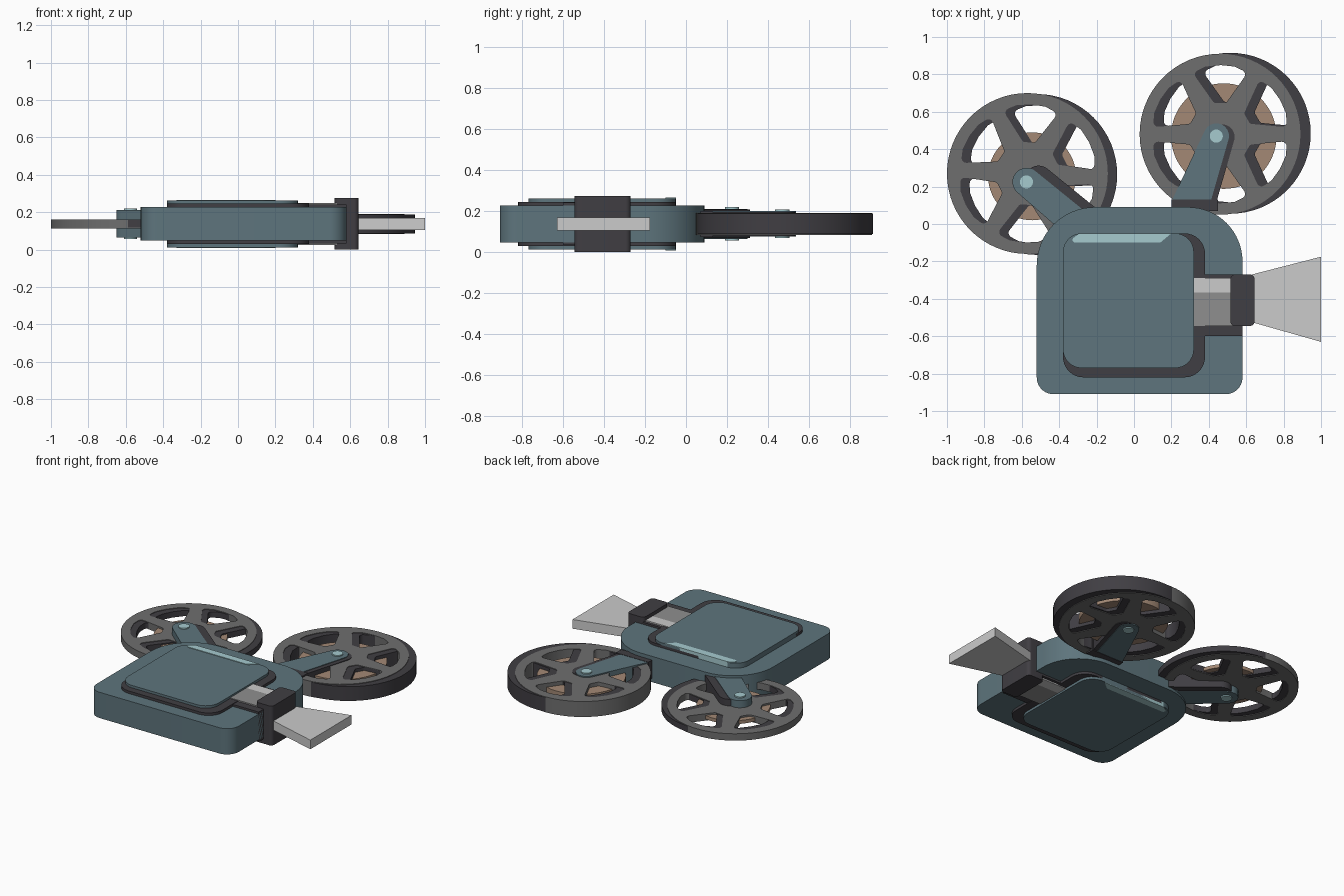
import bpy, bmesh, math
from mathutils import Vector

if "Cube" in bpy.data.objects:
    bpy.data.objects.remove(bpy.data.objects["Cube"])

MID = 0.1375  # every part is symmetric about this height


def material(name, rgb):
    linear = [((c / 255 + 0.055) / 1.055) ** 2.4 for c in rgb] + [1]
    m = bpy.data.materials.new(name)
    m.use_nodes = True
    m.diffuse_color = linear
    m.node_tree.nodes["Principled BSDF"].inputs["Base Color"].default_value = linear
    return m


TEAL = material("teal", (94, 117, 125))
PALE = material("pale_teal", (166, 203, 207))
DARK = material("charcoal", (64, 62, 67))
GREY = material("reel_grey", (110, 110, 110))
BROWN = material("film_brown", (163, 137, 117))
LIGHT = material("light_grey", (203, 203, 203))
MIDGREY = material("mid_grey", (143, 143, 143))


def rounded(corners, steps=8):
    """Outline from (x, y, radius) corners with circular fillets."""
    out = []
    for i, (x, y, r) in enumerate(corners):
        p = Vector((x, y))
        a = (Vector(corners[i - 1][:2]) - p).normalized()
        b = (Vector(corners[(i + 1) % len(corners)][:2]) - p).normalized()
        half = a.angle(b) / 2
        if r == 0 or half > 1.56:
            out.append(p)
            continue
        centre = p + (a + b).normalized() * (r / math.sin(half))
        start = p + a * (r / math.tan(half)) - centre
        end = p + b * (r / math.tan(half)) - centre
        total = start.angle(end)
        for k in range(steps + 1):
            t = k / steps
            out.append(centre + (start * math.sin((1 - t) * total)
                                 + end * math.sin(t * total)) / math.sin(total))
    return out


def rect(x0, x1, y0, y1, r=0):
    return rounded([(x0, y0, r), (x1, y0, r), (x1, y1, r), (x0, y1, r)])


def circle(cx, cy, r, n=64):
    return [Vector((cx + r * math.cos(math.tau * i / n),
                    cy + r * math.sin(math.tau * i / n))) for i in range(n)]


def prism(name, outlines, half, mat):
    """Filled outline (further outlines are holes) extruded both ways from MID."""
    curve = bpy.data.curves.new(name, 'CURVE')
    curve.dimensions = '2D'
    curve.fill_mode = 'BOTH'
    curve.extrude = half
    for pts in outlines:
        s = curve.splines.new('POLY')
        s.points.add(len(pts) - 1)
        for sp, p in zip(s.points, pts):
            sp.co = (p.x, p.y, 0, 1)
        s.use_cyclic_u = True
    ob = bpy.data.objects.new(name, curve)
    bpy.context.collection.objects.link(ob)
    ob.location.z = MID
    bpy.ops.object.select_all(action='DESELECT')
    ob.select_set(True)
    bpy.context.view_layer.objects.active = ob
    bpy.ops.object.convert(target='MESH')
    ob = bpy.context.view_layer.objects.active
    bm = bmesh.new()
    bm.from_mesh(ob.data)
    bmesh.ops.remove_doubles(bm, verts=bm.verts, dist=1e-5)
    bmesh.ops.recalc_face_normals(bm, faces=bm.faces)
    bm.to_mesh(ob.data)
    bm.free()
    ob.data.materials.clear()
    ob.data.materials.append(mat)
    bpy.ops.object.shade_smooth_by_angle(angle=math.radians(30))
    return ob


def reel(name, cx, cy, turn, half, mat):
    """Six-spoke wheel with rounded wedge openings."""
    outlines = [circle(cx, cy, 0.43)]
    for k in range(6):
        mid = math.radians(turn + 30 + 60 * k)
        polar = [(0.17, -0.19, 0.02), (0.36, -0.42, 0.025), (0.37, -0.21, 0),
                 (0.37, 0, 0), (0.37, 0.21, 0), (0.36, 0.42, 0.025), (0.17, 0.19, 0.02)]
        outlines.append(rounded([(cx + r * math.cos(mid + a), cy + r * math.sin(mid + a), f)
                                 for r, a, f in polar], 4))
    return prism(name, outlines, half, mat)


def arm(name, hub, r, foot_a, foot_b, half, mat, shift=(0, 0)):
    """Round-ended bracket from a hub down to two foot points."""
    h = Vector(hub)
    foot = [Vector(foot_a), Vector(foot_b)]
    axis = (h - (foot[0] + foot[1]) / 2).normalized()
    base = math.atan2(axis.y, axis.x)
    pts = [h + r * Vector((math.cos(base + t), math.sin(base + t)))
           for t in [math.pi * (k / 16 - 0.5) for k in range(17)]]
    return prism(name, [[p + Vector(shift) for p in pts + foot]], half, mat)


# Camera body and side panels
prism("body", [rounded([(-0.52, -0.91, 0.09), (0.58, -0.91, 0.09),
                        (0.58, 0.09, 0.29), (-0.52, 0.09, 0.31)], 16)], 0.09, TEAL)
prism("panel_border", [rect(-0.38, 0.38, -0.82, -0.05, 0.11)], 0.108, DARK)
prism("panel", [rect(-0.38, 0.32, -0.77, -0.05, 0.1)], 0.125, TEAL)
prism("panel_highlight", [rounded([(-0.36, -0.1, 0.015), (0.14, -0.1, 0.03),
                                   (0.2, -0.05, 0), (-0.29, -0.05, 0.03)], 6)], 0.129, PALE)

# Lens assembly
prism("lens_mount", [rect(0.3, 0.58, -0.6, -0.27)], 0.104, DARK)
prism("lens_tube", [rect(0.3, 0.53, -0.545, -0.365)], 0.113, MIDGREY)
prism("lens_tube_shine", [rect(0.3, 0.53, -0.365, -0.29)], 0.113, LIGHT)
prism("lens_ring", [rect(0.515, 0.645, -0.545, -0.27, 0.025)], 0.1375, DARK)
prism("lens_hood", [rounded([(0.63, -0.525, 0), (1, -0.63, 0),
                             (1, -0.175, 0), (0.63, -0.27, 0)])], 0.032, LIGHT)

# Reels with film, each with a darker wheel set behind
for side, cx, cy, back, turn, half, film in (
        ("right", -0.57, 0.27, (0.05, -0.005), -3, 0.024, (-0.545, 0.255, 0.235)),
        ("left", 0.46, 0.48, (0.055, 0.005), 0, 0.054, (0.48, 0.47, 0.282))):
    reel(side + "_reel", cx, cy, turn, half, GREY)
    reel(side + "_reel_back", cx + back[0], cy + back[1], turn, half - 0.004, DARK)
    prism(side + "_film", [circle(*film)], half * 0.5, BROWN)

# Brackets and hub pins
for side, hub, r, a, b, half, shift in (
        ("right", (-0.575, 0.225), 0.075, (-0.43, 0.0), (-0.24, 0.05), 0.074, (0.065, 0.012)),
        ("left", (0.44, 0.47), 0.068, (0.2, 0.12), (0.41, 0.12), 0.062, (0.03, -0.005))):
    arm(side + "_arm", hub, r, a, b, half, TEAL)
    arm(side + "_arm_back", hub, r, a, b, half - 0.004, DARK, shift)
    prism(side + "_pin", [circle(*hub, 0.035, 24)], half + 0.008, PALE)
prism("left_arm_foot", [rect(0.2, 0.45, 0.07, 0.13)], 0.064, DARK)
